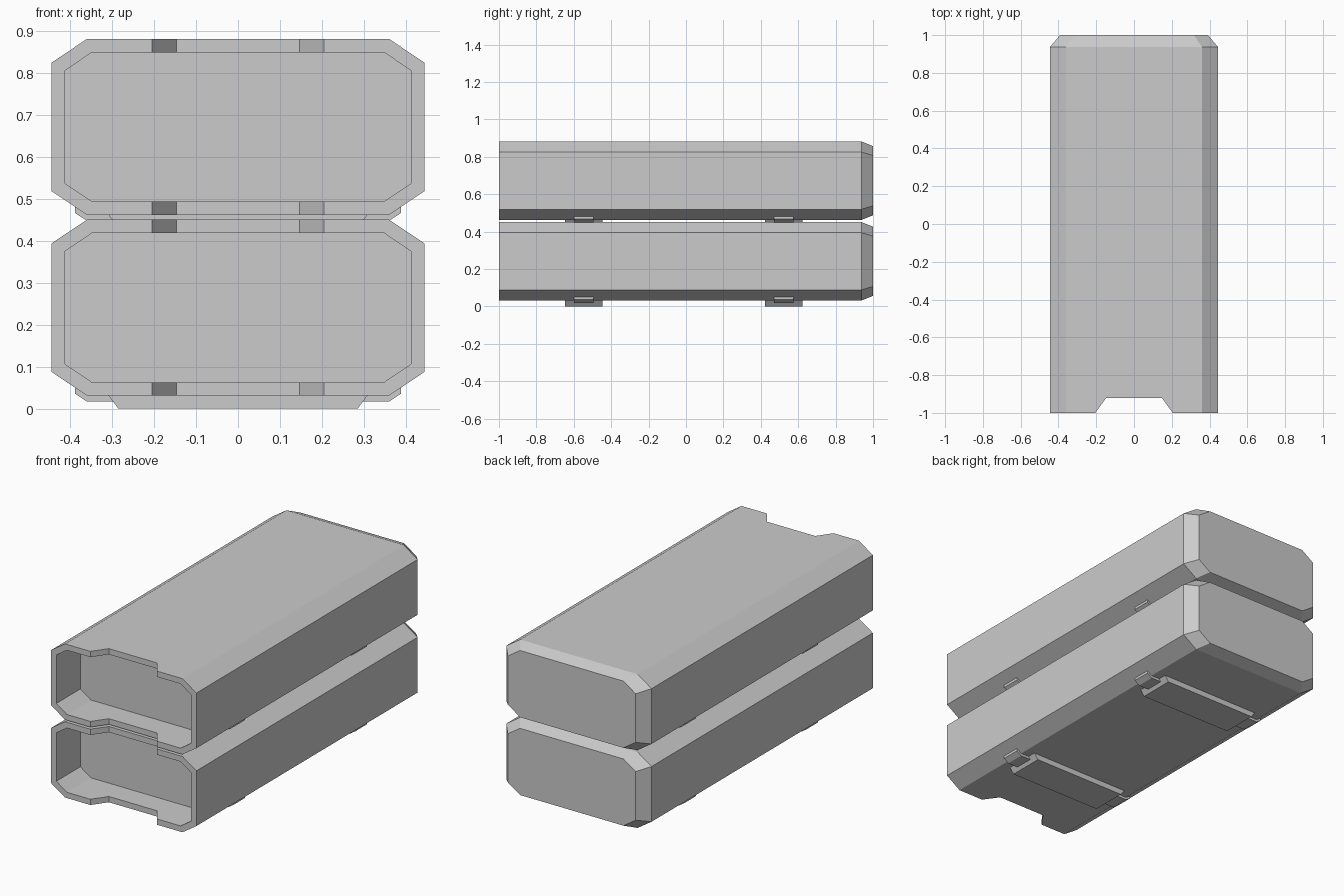
import bpy, bmesh

if "Cube" in bpy.data.objects:
    bpy.data.objects.remove(bpy.data.objects["Cube"])

STACK_STEP = 0.431


def add_object(name, bm):
    bmesh.ops.recalc_face_normals(bm, faces=bm.faces)
    mesh = bpy.data.meshes.new(name)
    bm.to_mesh(mesh)
    bm.free()
    obj = bpy.data.objects.new(name, mesh)
    bpy.context.collection.objects.link(obj)
    return obj


def loft(name, rings):
    """Closed solid through a list of equally sized point rings."""
    bm = bmesh.new()
    loops = [[bm.verts.new(p) for p in ring] for ring in rings]
    for a, b in zip(loops, loops[1:]):
        for i in range(len(a)):
            j = (i + 1) % len(a)
            bm.faces.new((a[i], a[j], b[j], b[i]))
    bm.faces.new(loops[0])
    bm.faces.new(loops[-1])
    return add_object(name, bm)


def octagon(w, h, cx, cz, y, zc):
    """Chamfered rectangle in xz: half sizes w, h and corner cuts cx, cz."""
    pts = [(w - cx, -h), (w, -h + cz), (w, h - cz), (w - cx, h)]
    pts += [(-x, z) for x, z in reversed(pts)]
    return [(x, y, zc + z) for x, z in pts]


def extrude_y(name, profile, y0, y1, dz):
    return loft(name, [[(x, y, z + dz) for x, z in profile] for y in (y0, y1)])


for level in ("lower", "upper"):
    dz = STACK_STEP if level == "upper" else 0.0
    zc = 0.241 + dz

    # Case with recessed open front and tapered back end
    k = 0.88
    case = loft(level + "_case", [
        octagon(0.413, 0.178, 0.065, 0.044, -0.79, zc),
        octagon(0.413, 0.178, 0.065, 0.044, -1.0, zc),
        octagon(0.445, 0.21, 0.085, 0.057, -1.0, zc),
        octagon(0.445, 0.21, 0.085, 0.057, 0.937, zc),
        octagon(0.445 * k, 0.21 * k, 0.085 * k, 0.057 * k, 1.0, zc),
    ])

    # Finger notch through the top and bottom walls
    plan = [(-0.2195, -1.02), (0.2195, -1.02), (0.147, -0.92), (-0.147, -0.92)]
    cutter = loft("notch_cutter", [[(x, y, zc + z) for x, y in plan] for z in (-0.4, 0.4)])
    cutter.hide_render = True
    mod = case.modifiers.new("notch", 'BOOLEAN')
    mod.operation = 'DIFFERENCE'
    mod.solver = 'EXACT'
    mod.object = cutter
    bpy.context.view_layer.objects.active = case
    bpy.ops.object.modifier_apply(modifier=mod.name)
    bpy.data.objects.remove(cutter)

    # Mounting plates underneath, each with a clip at both ends
    for pos, y in (("front", -0.547), ("rear", 0.522)):
        extrude_y(f"{level}_{pos}_plate",
                  [(-0.285, 0), (0.285, 0), (0.31, 0.033), (-0.31, 0.033)],
                  y - 0.1, y + 0.1, dz)
        for side, s in (("right", 1), ("left", -1)):
            clip = [(0.28, 0.017), (0.36, 0.017), (0.389, 0.036),
                    (0.389, 0.052), (0.357, 0.033), (0.28, 0.033)]
            extrude_y(f"{level}_{pos}_{side}_clip", [(s * x, z) for x, z in clip],
                      y - 0.052, y + 0.052, dz)
